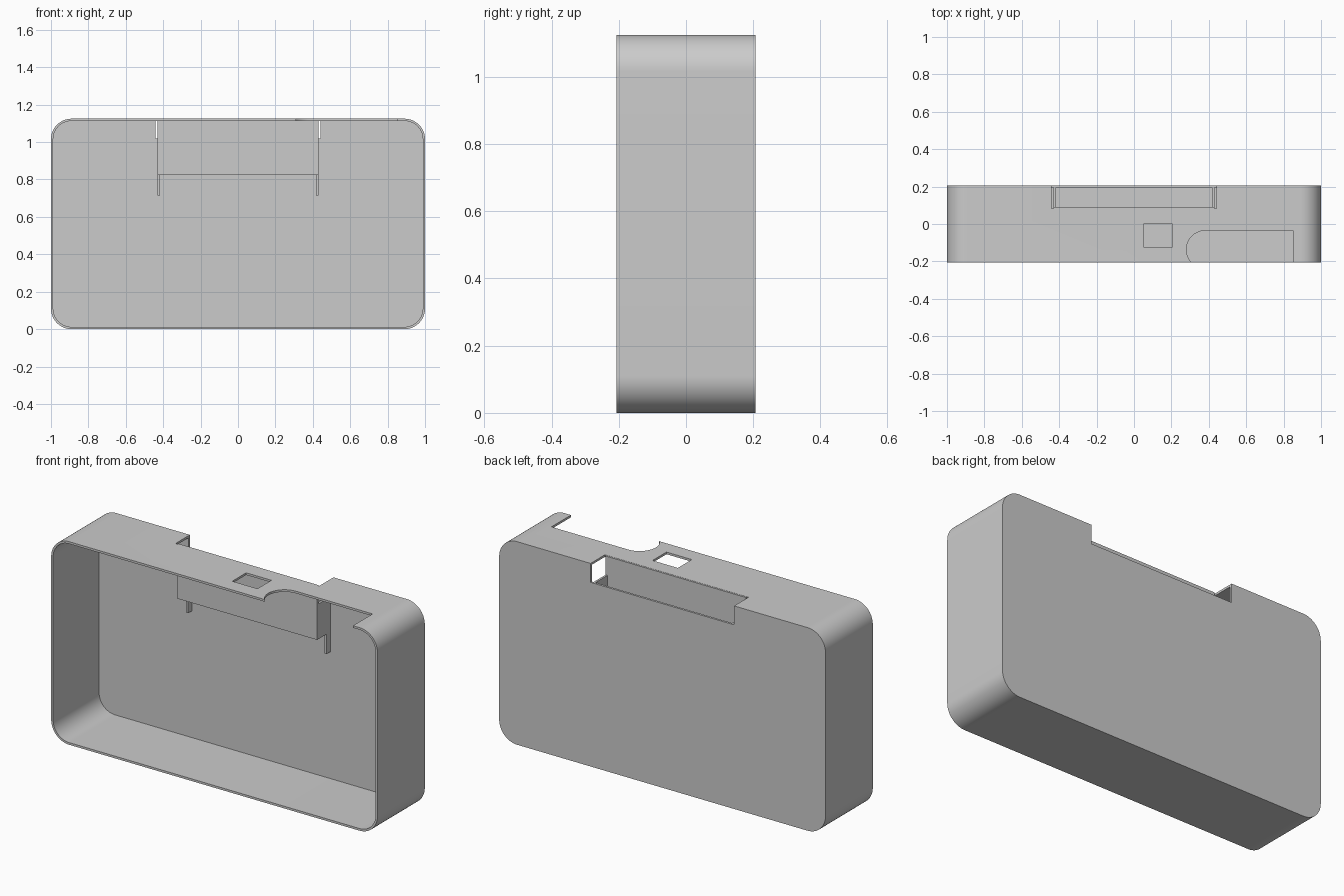
import bpy, bmesh, math

if "Cube" in bpy.data.objects:
    bpy.data.objects.remove(bpy.data.objects["Cube"], do_unlink=True)

grey = bpy.data.materials.new("plain grey")
grey.use_nodes = True
colour = (0.6, 0.6, 0.6, 1)
grey.diffuse_color = colour
grey.node_tree.nodes["Principled BSDF"].inputs["Base Color"].default_value = colour

H, D, WALL, R = 1.125, 0.207, 0.012, 0.11   # height, half depth, wall, corner radius


def extrude(name, points, move):
    """Prism from a flat outline swept along a vector."""
    bm = bmesh.new()
    face = bm.faces.new([bm.verts.new(p) for p in points])
    out = bmesh.ops.extrude_face_region(bm, geom=[face])["geom"]
    bmesh.ops.translate(bm, vec=move, verts=[v for v in out if isinstance(v, bmesh.types.BMVert)])
    bmesh.ops.recalc_face_normals(bm, faces=bm.faces)
    mesh = bpy.data.meshes.new(name)
    bm.to_mesh(mesh)
    bm.free()
    mesh.materials.append(grey)
    obj = bpy.data.objects.new(name, mesh)
    bpy.context.collection.objects.link(obj)
    return obj


def box(name, x0, x1, y0, y1, z0, z1):
    return extrude(name, [(x0, y0, z0), (x1, y0, z0), (x1, y1, z0), (x0, y1, z0)], (0, 0, z1 - z0))


def rounded(name, inset, y0, y1):
    """Rounded rectangle in the front plane, swept in depth."""
    r, pts = R - inset, []
    for i, (sx, sz) in enumerate([(1, 1), (-1, 1), (-1, -1), (1, -1)]):
        for k in range(17):
            a = math.pi / 2 * (i + k / 16)
            pts.append((sx * (1 - R) + r * math.cos(a), y0,
                        H / 2 + sz * (H / 2 - R) + r * math.sin(a)))
    return extrude(name, pts, (0, y1 - y0, 0))


# Hollow case, open at the front
case = rounded("case", 0, -D, D)
cutters = [rounded("hollow", WALL, -D - 0.1, D - WALL)]

# Rear notch through top and back, and the small rectangular window
cutters.append(box("notch", -0.44, 0.44, 0.082, D + 0.1, 1.02, H + 0.1))
cutters.append(box("window", 0.05, 0.205, -0.122, 0, H - 0.06, H + 0.1))

# Front cutout in the top with one round end
arc = [math.radians(90 + 135 * k / 20) for k in range(21)]
outline = [(0.38 + 0.1 * math.cos(a), -0.136 + 0.1 * math.sin(a), H - 0.06) for a in arc]
outline += [(outline[-1][0], -D - 0.1, H - 0.06), (0.85, -D - 0.1, H - 0.06), (0.85, -0.036, H - 0.06)]
cutters.append(extrude("front_cutout", outline, (0, 0, 0.16)))

bpy.context.view_layer.objects.active = case
for cutter in cutters:
    mod = case.modifiers.new(cutter.name, "BOOLEAN")
    mod.operation, mod.solver, mod.object = "DIFFERENCE", "EXACT", cutter
    bpy.ops.object.modifier_apply(modifier=mod.name)
    bpy.data.objects.remove(cutter, do_unlink=True)

bpy.ops.object.select_all(action="DESELECT")
case.select_set(True)
bpy.ops.object.shade_smooth_by_angle(angle=math.radians(30))

# Pocket behind the notch: front plate, side plates and rear legs
box("pocket_front", -0.43, 0.43, 0.078, 0.09, 0.825, H - 0.001)
for side, name in ((1, "left"), (-1, "right")):
    x0, x1 = sorted((side * 0.418, side * 0.43))
    box("pocket_side_" + name, x0, x1, 0.09, D - WALL, 0.825, 1.02)
    box("pocket_leg_" + name, x0, x1, 0.16, D - WALL, 0.715, 0.825)
